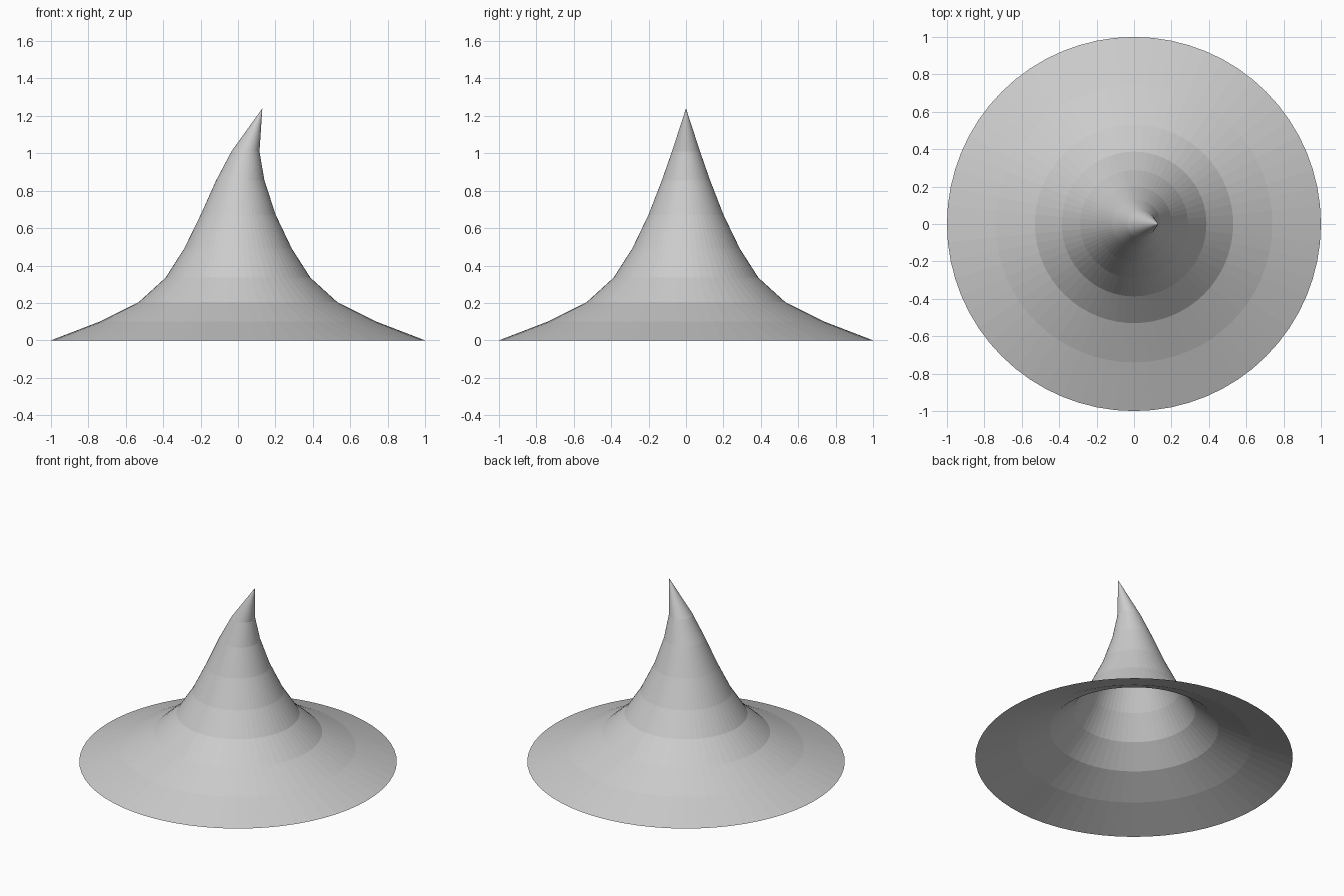
import bpy, bmesh, math

if "Cube" in bpy.data.objects:
    bpy.data.objects.remove(bpy.data.objects["Cube"])

SEGMENTS = 64
# Rings of the hat: radius, height, sideways lean of the ring centre
RINGS = [
    (1.0, 0.0, 0.0), (0.74, 0.10, 0.0), (0.53, 0.205, 0.0),
    (0.387, 0.335, 0.0), (0.288, 0.49, 0.0), (0.201, 0.67, 0.001),
    (0.129, 0.855, 0.012), (0.075, 1.01, 0.04),
]
TIP = (0.13, 0.0, 1.24)

bm = bmesh.new()

# Brim and crown: one open shell of stacked rings
rings = []
for radius, z, lean in RINGS:
    ring = []
    for i in range(SEGMENTS):
        a = math.tau * i / SEGMENTS
        ring.append(bm.verts.new((lean + radius * math.cos(a), radius * math.sin(a), z)))
    rings.append(ring)

for low, high in zip(rings, rings[1:]):
    for i in range(SEGMENTS):
        j = (i + 1) % SEGMENTS
        bm.faces.new((low[i], low[j], high[j], high[i]))

# Bent pointed tip
tip = bm.verts.new(TIP)
for i in range(SEGMENTS):
    bm.faces.new((rings[-1][i], rings[-1][(i + 1) % SEGMENTS], tip))

mesh = bpy.data.meshes.new("pointed_hat")
bm.to_mesh(mesh)
bm.free()
hat = bpy.data.objects.new("pointed_hat", mesh)
bpy.context.collection.objects.link(hat)
